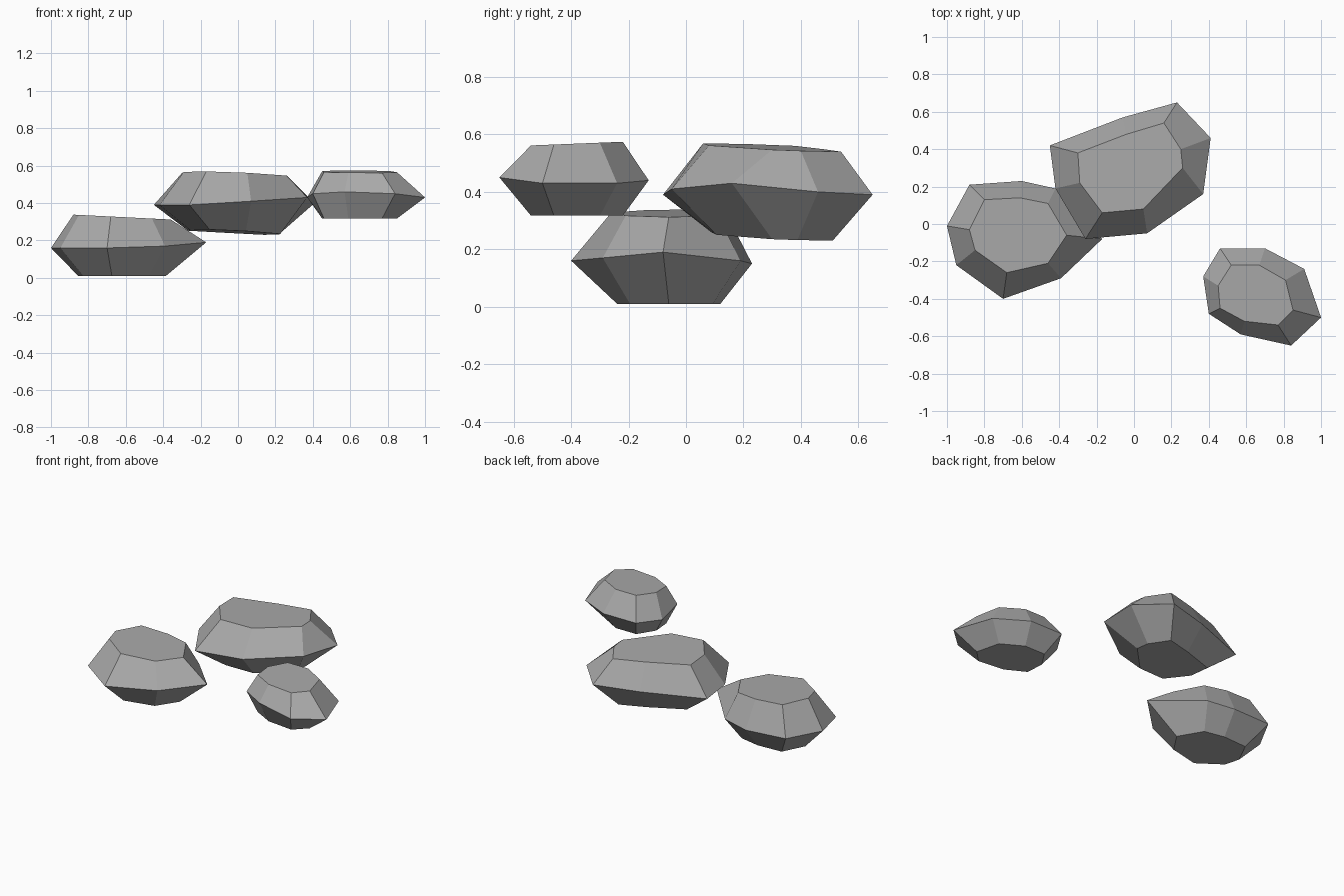
import bpy
import bmesh
from mathutils import Vector

cube = bpy.data.objects.get("Cube")
if cube:
    bpy.data.objects.remove(cube, do_unlink=True)

# One stone grey for every rock
stone = bpy.data.materials.new("stone_grey")
stone.use_nodes = True
grey = (0.40, 0.40, 0.40, 1.0)
stone.diffuse_color = grey
stone.node_tree.nodes["Principled BSDF"].inputs["Base Color"].default_value = grey


def tilted_ring(bm, outline, centre, height, tilt, scale=1.0):
    """Ring of vertices on a tilted plane, scaled about its centre."""
    ring = []
    for point in outline:
        offset = (Vector(point) - centre) * scale
        z = height + offset.dot(Vector(tilt))
        ring.append(bm.verts.new((*(centre + offset), z)))
    return ring


def bridge(bm, lower, upper):
    """Band of faces joining two rings."""
    count = len(lower)
    for i in range(count):
        j = (i + 1) % count
        bm.faces.new((lower[i], lower[j], upper[j], upper[i]))


def make_rock(name, girdle, crown, top, top_tilt, base, base_tilt, base_scale):
    """Cut-stone shape: flat base, wide girdle, flat crown."""
    bm = bmesh.new()
    xs = [p[0] for p in crown]
    ys = [p[1] for p in crown]
    centre = Vector((min(xs) + max(xs), min(ys) + max(ys))) / 2
    base_ring = tilted_ring(bm, crown, centre, base, base_tilt, base_scale)
    girdle_ring = [bm.verts.new(p) for p in girdle]
    crown_ring = tilted_ring(bm, crown, centre, top, top_tilt)
    bridge(bm, base_ring, girdle_ring)
    bridge(bm, girdle_ring, crown_ring)
    bm.faces.new(base_ring)
    bm.faces.new(crown_ring)
    bmesh.ops.recalc_face_normals(bm, faces=bm.faces[:])
    mesh = bpy.data.meshes.new(name)
    bm.to_mesh(mesh)
    bm.free()
    mesh.materials.append(stone)
    rock = bpy.data.objects.new(name, mesh)
    bpy.context.collection.objects.link(rock)
    return rock


# Low rock on the right side
make_rock(
    "right_rock",
    girdle=[(-.88, .21, .16), (-.6, .23, .15), (-.42, .19, .16), (-.17, -.08, .19),
            (-.39, -.29, .17), (-.7, -.4, .16), (-.95, -.22, .16), (-1, -.01, .16)],
    crown=[(-.8, .13), (-.61, .14), (-.46, .11), (-.36, -.06),
           (-.46, -.21), (-.68, -.26), (-.85, -.14), (-.88, -.03)],
    top=.325, top_tilt=(-.05, 0), base=.01, base_tilt=(0, 0), base_scale=.9)

# Long rock in the middle
make_rock(
    "middle_rock",
    girdle=[(-.45, .42, .39), (-.06, .57, .39), (.23, .65, .39), (.41, .46, .4),
            (.37, .16, .43), (.07, -.05, .41), (-.26, -.08, .39), (-.42, .19, .39)],
    crown=[(-.3, .38), (-.04, .48), (.16, .54), (.25, .4),
           (.26, .3), (.05, .08), (-.17, .06), (-.29, .22)],
    top=.555, top_tilt=(-.03, -.04), base=.245, base_tilt=(-.04, -.04), base_scale=.88)

# Small rock on the left side
make_rock(
    "left_rock",
    girdle=[(.46, -.13, .44), (.7, -.13, .44), (.91, -.24, .43), (1, -.5, .43),
            (.84, -.65, .45), (.57, -.59, .46), (.4, -.48, .45), (.37, -.28, .43)],
    crown=[(.52, -.22), (.67, -.22), (.81, -.3), (.85, -.46),
           (.77, -.54), (.59, -.52), (.46, -.45), (.45, -.33)],
    top=.568, top_tilt=(0, .04), base=.317, base_tilt=(0, 0), base_scale=1)
